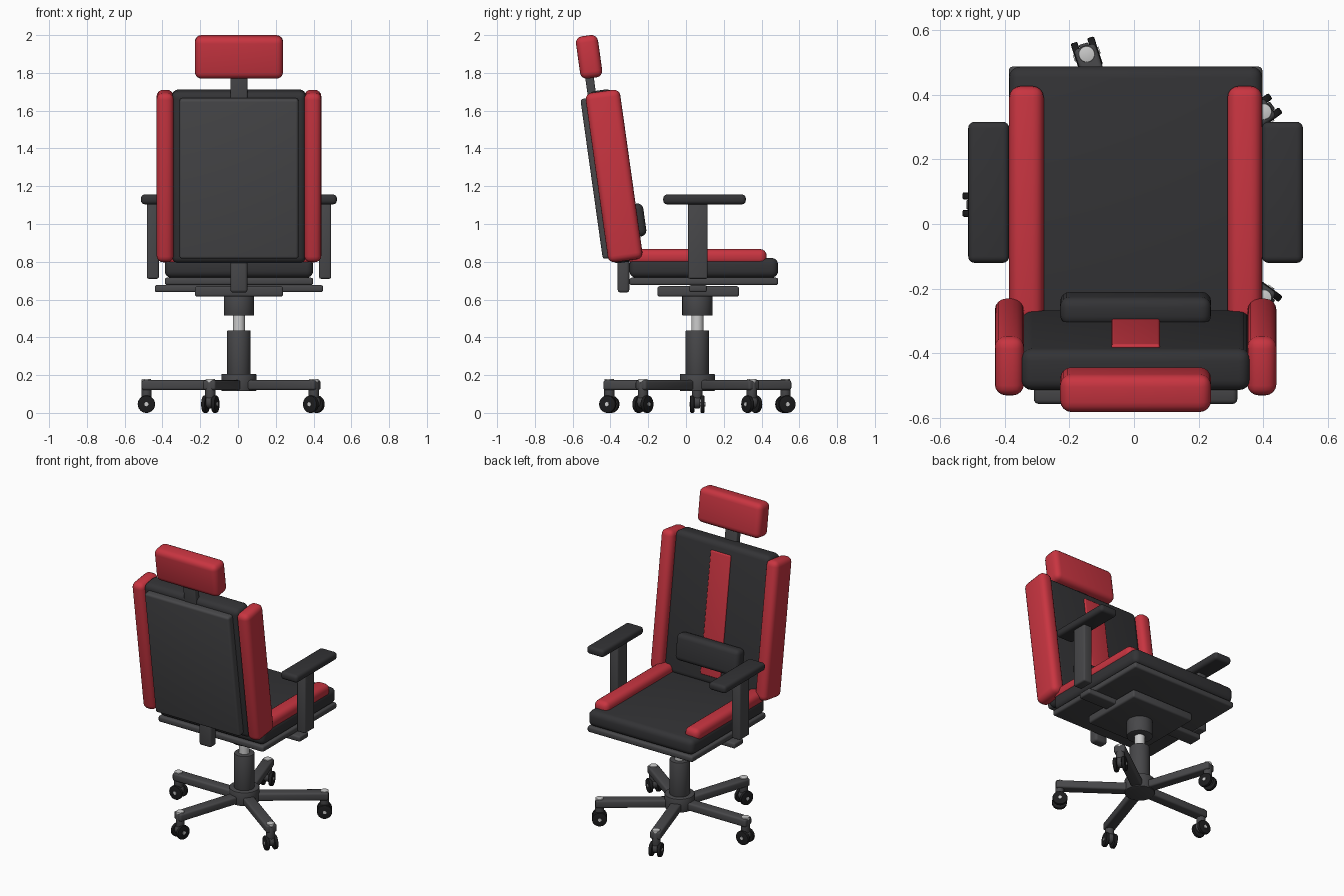
import bpy, math
from mathutils import Vector, Matrix

if "Cube" in bpy.data.objects:
    bpy.data.objects.remove(bpy.data.objects["Cube"])

CX, CY = 0.005, 0.06            # centre line and base column position
TILT = math.radians(8)          # recline of the backrest
PIVOT = Vector((CX, -0.381, 1.254))


def material(name, color):
    m = bpy.data.materials.new(name)
    m.diffuse_color = (*color, 1)
    m.use_nodes = True
    m.node_tree.nodes["Principled BSDF"].inputs["Base Color"].default_value = m.diffuse_color
    return m


RED = material("red_fabric", (0.58, 0.035, 0.052))
BLACK = material("black_fabric", (0.033, 0.033, 0.036))
GREY = material("dark_plastic", (0.063, 0.063, 0.067))
TYRE = material("tyre_rubber", (0.012, 0.012, 0.013))
STEEL = material("steel", (0.7, 0.7, 0.7))


def finish(ob, name, mat, r, seg):
    ob.name = name
    ob.data.materials.append(mat)
    if r:
        b = ob.modifiers.new("round", 'BEVEL')
        b.width, b.segments, b.limit_method = r, seg, 'ANGLE'
        bpy.ops.object.modifier_apply(modifier=b.name)
    bpy.ops.object.shade_smooth_by_angle(angle=math.radians(40))
    return ob


def box(name, mat, size, loc, r=0.01, seg=3, rot=(0, 0, 0)):
    bpy.ops.mesh.primitive_cube_add(size=1)
    ob = bpy.context.object
    ob.data.transform(Matrix.Diagonal((*size, 1)))
    ob.location, ob.rotation_euler = loc, rot
    return finish(ob, name, mat, r, seg)


def back_box(name, mat, size, x, y, z, r, seg=4):
    # box placed in the reclined frame of the backrest
    loc = PIVOT + Matrix.Rotation(TILT, 3, 'X') @ Vector((x, y, z))
    return box(name, mat, size, loc, r, seg, (TILT, 0, 0))


def cyl(name, mat, radius, depth, loc, r=0.0, rot=(0, 0, 0), n=32):
    bpy.ops.mesh.primitive_cylinder_add(vertices=n, radius=radius, depth=depth,
                                        location=loc, rotation=rot)
    return finish(bpy.context.object, name, mat, r, 2)


def column(name, mat, radius, z0, z1, r=0.004):
    cyl(name, mat, radius, z1 - z0, (CX, CY, (z0 + z1) / 2), r)


# Backrest: cushion, rear shell, centre stripe, lumbar pad, headrest
back_box("back_cushion", BLACK, (0.71, 0.13, 0.92), 0, -0.01, 0, 0.035)
back_box("back_shell", GREY, (0.63, 0.055, 0.855), 0, -0.0925, 0, 0.015)
back_box("back_stripe", RED, (0.15, 0.03, 0.80), 0, 0.05, 0, 0.008)
back_box("lumbar_pad", BLACK, (0.467, 0.087, 0.175), 0, 0.086, -0.249, 0.03)
back_box("headrest", RED, (0.467, 0.118, 0.226), 0, -0.043, 0.643, 0.035)
back_box("headrest_post", GREY, (0.09, 0.045, 0.20), 0, -0.056, 0.46, 0.008)

# Seat: cushion, pan and under-seat mechanism
box("seat_cushion", BLACK, (0.785, 0.787, 0.105), (CX, 0.094, 0.768), 0.035, 4)
box("seat_pan", GREY, (0.785, 0.787, 0.04), (CX, 0.094, 0.696), 0.012)
box("mechanism_plate", GREY, (0.467, 0.432, 0.055), (CX, 0.065, 0.643), 0.012)
box("arm_crossbar", GREY, (0.89, 0.095, 0.037), (CX, 0.063, 0.658), 0.01)
box("back_bracket", GREY, (0.09, 0.062, 0.23), (CX, -0.331, 0.752), 0.015)

# Mirrored side parts
for side, s in (("left", -1), ("right", 1)):
    back_box(f"back_bolster_{side}", RED, (0.09, 0.185, 0.906), s * 0.391, 0, 0, 0.035)
    box(f"seat_bolster_{side}", RED, (0.107, 0.73, 0.085),
        (CX + s * 0.338, 0.062, 0.825), 0.035, 4)
    box(f"arm_post_{side}", GREY, (0.064, 0.104, 0.40), (CX + s * 0.456, 0.063, 0.91), 0.01)
    box(f"arm_pad_{side}", BLACK, (0.127, 0.437, 0.052), (CX + s * 0.455, 0.098, 1.13), 0.02, 4)

# Gas lift column
column("lift_housing", GREY, 0.08, 0.515, 0.62)
column("piston", STEEL, 0.032, 0.41, 0.54, 0)
column("lower_column", GREY, 0.062, 0.19, 0.437)
column("base_hub", GREY, 0.093, 0.115, 0.207, 0.006)

# Five-star base with twin-wheel casters
for i in range(5):
    a = math.radians(36 + 72 * i)

    def at(radial, tangent, z):
        v = Matrix.Rotation(a, 3, 'Z') @ Vector((radial, tangent, z))
        return v + Vector((CX, CY, 0))

    axle = (math.pi / 2, 0, a)
    box(f"base_leg_{i}", GREY, (0.50, 0.07, 0.052), at(0.265, 0, 0.147), 0.012, 3, (0, 0, a))
    cyl(f"caster_cap_{i}", STEEL, 0.025, 0.02, at(0.49, 0, 0.169), 0.003)
    cyl(f"caster_stem_{i}", GREY, 0.027, 0.09, at(0.49, 0, 0.115), 0.003)
    cyl(f"caster_hood_{i}", GREY, 0.034, 0.03, at(0.49, 0, 0.058), 0.004, axle)
    cyl(f"caster_axle_{i}", STEEL, 0.011, 0.084, at(0.49, 0, 0.046), 0, axle, 16)
    for k, t in enumerate((-0.027, 0.027)):
        cyl(f"caster_wheel_{i}_{k}", TYRE, 0.046, 0.022, at(0.49, t, 0.046), 0.005, axle)
